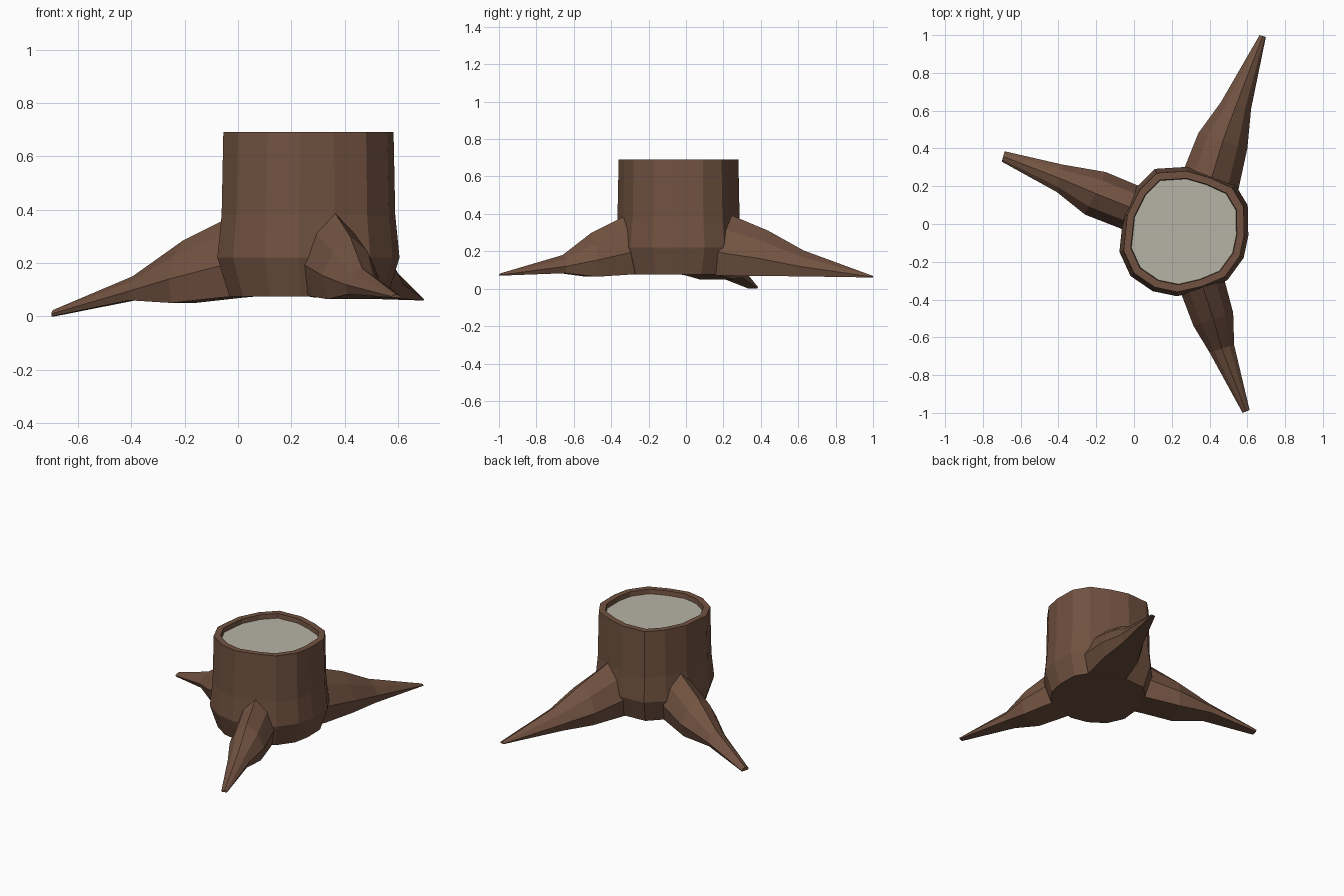
import bpy, bmesh
from mathutils import Vector

if "Cube" in bpy.data.objects:
    bpy.data.objects.remove(bpy.data.objects["Cube"])


def material(name, rgb):
    m = bpy.data.materials.new(name)
    m.diffuse_color = (*rgb, 1)
    m.use_nodes = True
    m.node_tree.nodes["Principled BSDF"].inputs["Base Color"].default_value = m.diffuse_color
    return m


bark = material("brown bark", (0.165, 0.084, 0.052))
wood = material("pale grey wood", (0.47, 0.455, 0.375))


def finish(bm, name, mats):
    bmesh.ops.recalc_face_normals(bm, faces=bm.faces)
    me = bpy.data.meshes.new(name)
    bm.to_mesh(me)
    bm.free()
    for m in mats:
        me.materials.append(m)
    ob = bpy.data.objects.new(name, me)
    bpy.context.collection.objects.link(ob)
    return ob


def bridge(bm, a, b):
    n = len(a)
    for i in range(n):
        bm.faces.new((a[i], a[(i + 1) % n], b[(i + 1) % n], b[i]))


# Trunk: faceted outline swept through rings, with a rim and sunken cut face
C = Vector((0.265, -0.04))
outline = [(-0.055, -0.14), (0.0, -0.26), (0.11, -0.335), (0.23, -0.36), (0.36, -0.33),
           (0.48, -0.28), (0.56, -0.17), (0.583, -0.06), (0.58, 0.09), (0.52, 0.19),
           (0.40, 0.245), (0.28, 0.28), (0.12, 0.27), (0.03, 0.18), (-0.035, 0.05)]
rings = [(0.93, 0.075), (1.07, 0.22), (1.02, 0.38), (1.0, 0.69), (0.88, 0.69), (0.87, 0.66)]
bm = bmesh.new()
loops = []
for s, z in rings:
    loops.append([bm.verts.new((*(C + (Vector(p) - C) * s), z)) for p in outline])
for a, b in zip(loops, loops[1:]):
    bridge(bm, a, b)
bm.faces.new(loops[0])
bm.faces.new(loops[-1]).material_index = 1
finish(bm, "trunk", [bark, wood])

# Root cross-section: (side position -1..1, height 0..1)
section = [(-0.8, 0), (-1, 0.38), (-0.62, 0.76), (0, 1), (0.62, 0.76), (1, 0.38), (0.8, 0)]


def root(name, stations):
    """Loft through stations of (left xy, right xy, bottom z, ridge z)."""
    l, r, zb, zt = stations[0]
    pull = (C - (Vector(l) + Vector(r)) / 2).normalized() * 0.12
    stations = [(Vector(l) + pull, Vector(r) + pull, zb + 0.01, zt - 0.01)] + stations
    bm = bmesh.new()
    loops = []
    for l, r, zb, zt in stations:
        l, r = Vector(l), Vector(r)
        loops.append([bm.verts.new((*l.lerp(r, (u + 1) / 2), zb + (zt - zb) * h))
                      for u, h in section])
    for a, b in zip(loops, loops[1:]):
        bridge(bm, a, b)
    bm.faces.new(loops[0])
    bm.faces.new(loops[-1])
    finish(bm, name, [bark])


# Three spreading roots
root("back_root", [((0.26, 0.28), (0.55, 0.17), 0.07, 0.40),
                   ((0.34, 0.48), (0.60, 0.40), 0.068, 0.31),
                   ((0.46, 0.645), (0.62, 0.61), 0.066, 0.205),
                   ((0.665, 1.0), (0.698, 0.99), 0.06, 0.07)])
root("front_root", [((0.25, -0.37), (0.48, -0.30), 0.075, 0.385),
                    ((0.315, -0.54), (0.525, -0.47), 0.064, 0.30),
                    ((0.40, -0.68), (0.53, -0.64), 0.083, 0.18),
                    ((0.575, -1.0), (0.612, -0.985), 0.07, 0.082)])
root("left_root", [((0.03, 0.20), (-0.08, -0.02), 0.07, 0.375),
                   ((-0.15, 0.275), (-0.26, 0.05), 0.05, 0.285),
                   ((-0.38, 0.315), (-0.41, 0.17), 0.06, 0.15),
                   ((-0.685, 0.385), (-0.70, 0.33), 0.0, 0.024)])
